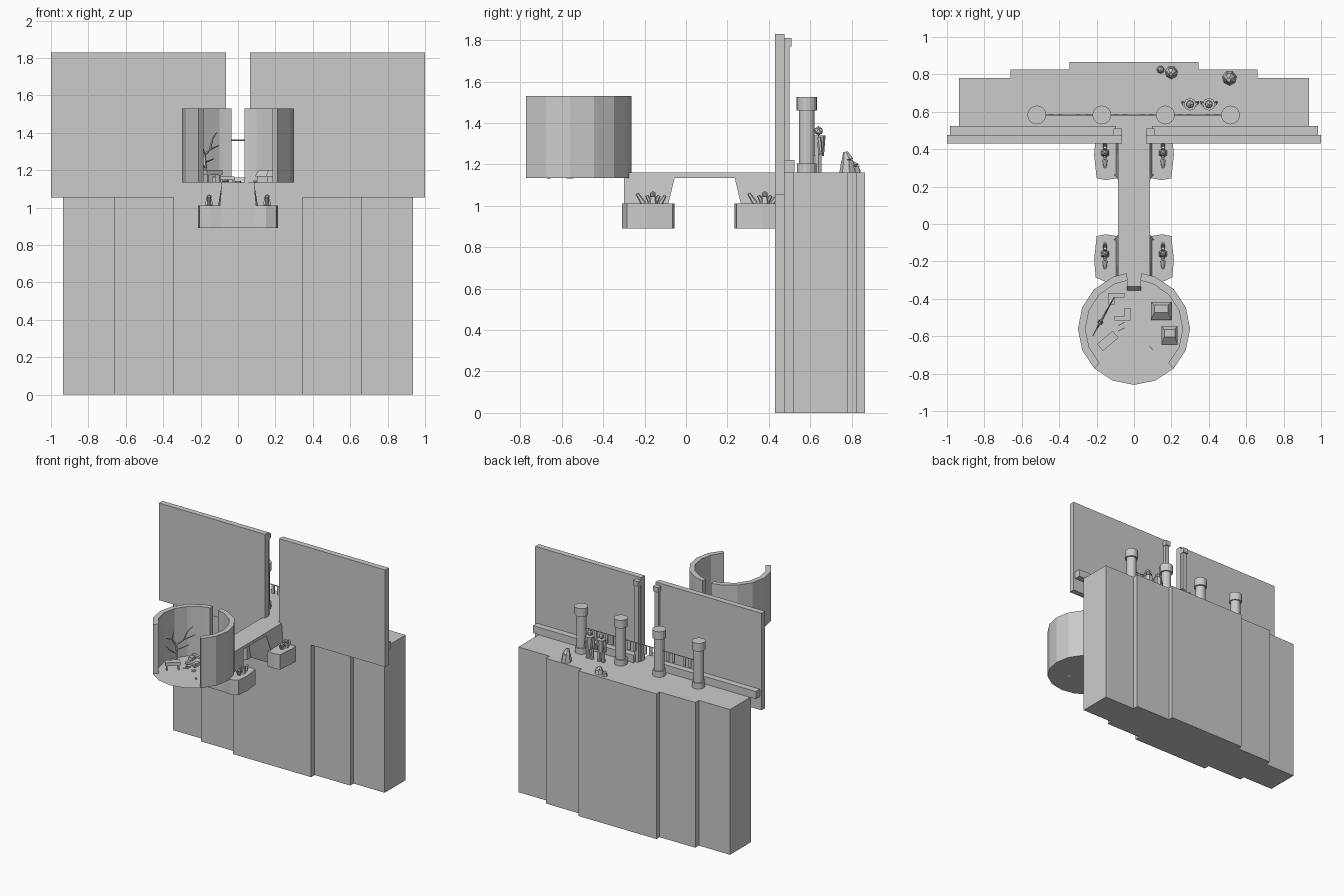
import bpy, bmesh, math, random
from mathutils import Vector, Matrix

if "Cube" in bpy.data.objects:
    bpy.data.objects.remove(bpy.data.objects["Cube"])

random.seed(4)


def finish(name, bm):
    bmesh.ops.recalc_face_normals(bm, faces=bm.faces)
    me = bpy.data.meshes.new(name)
    bm.to_mesh(me)
    bm.free()
    ob = bpy.data.objects.new(name, me)
    bpy.context.collection.objects.link(ob)
    return ob


def add_prism(bm, pts, vec):
    """Extrude a closed 3D outline along vec."""
    face = bm.faces.new([bm.verts.new(p) for p in pts])
    ext = bmesh.ops.extrude_face_region(bm, geom=[face])
    bmesh.ops.translate(bm, vec=vec, verts=[g for g in ext['geom'] if isinstance(g, bmesh.types.BMVert)])


def prism(name, pts, z0, z1):
    bm = bmesh.new()
    add_prism(bm, [(x, y, z0) for x, y in pts], (0, 0, z1 - z0))
    return finish(name, bm)


def add_box(bm, x0, x1, y0, y1, z0, z1):
    add_prism(bm, [(x0, y0, z0), (x1, y0, z0), (x1, y1, z0), (x0, y1, z0)], (0, 0, z1 - z0))


def box(name, *b):
    bm = bmesh.new()
    add_box(bm, *b)
    return finish(name, bm)


def add_rod(bm, a, b, r0, r1, n=6):
    a, b = Vector(a), Vector(b)
    d = b - a
    m = Matrix.Translation((a + b) / 2) @ d.to_track_quat('Z', 'Y').to_matrix().to_4x4()
    bmesh.ops.create_cone(bm, cap_ends=True, segments=n, radius1=r0, radius2=r1, depth=d.length, matrix=m)


def add_ball(bm, c, r, sz=1.0):
    bmesh.ops.create_icosphere(bm, subdivisions=1, radius=r,
                               matrix=Matrix.Translation(c) @ Matrix.Diagonal((1, 1, sz, 1)))


# stepped cliff
half = [(0.345, 0.43), (0.345, 0.475), (0.66, 0.475), (0.66, 0.517), (0.935, 0.517),
        (0.935, 0.78), (0.66, 0.78), (0.66, 0.825), (0.345, 0.825), (0.345, 0.865)]
prism("cliff", half + [(-x, y) for x, y in reversed(half)], 0, 1.16)

# tall gate walls with back ledge and gate post
for s, side in ((-1, "left"), (1, "right")):
    def span(a, b):
        return sorted((s * a, s * b))
    box(side + "_wall", *span(0.063, 1.0), 0.43, 0.475, 1.055, 1.83)
    box(side + "_ledge", *span(0.095, 0.985), 0.475, 0.525, 1.16, 1.22)
    box(side + "_gate_post", *span(0.07, 0.105), 0.475, 0.5, 1.16, 1.77)
    box(side + "_post_cap", *span(0.065, 0.11), 0.475, 0.51, 1.77, 1.81)

# arched bridge, wider at the feet
prof = [(-0.3, 1.16), (0.475, 1.16), (0.475, 0.89), (0.295, 0.89), (0.265, 1.01), (0.235, 1.135),
        (-0.055, 1.135), (-0.085, 1.01), (-0.115, 0.89), (-0.3, 0.89)]
bm = bmesh.new()
add_prism(bm, [(-0.085, y, z) for y, z in prof], (0.17, 0, 0))
for v in bm.verts:
    if v.co.z < 1.1:
        v.co.x *= 1.25
finish("bridge", bm)
bm = bmesh.new()
add_prism(bm, [(-0.038, -0.29, 1.135), (-0.038, -0.29, 1.16), (-0.038, -0.335, 1.16), (-0.038, -0.355, 1.135)],
          (0.076, 0, 0))
finish("bridge_ramp", bm)

# pier blocks and small kneeling statues
ped = [(0.09, -0.065), (0.15, -0.055), (0.2, -0.065), (0.213, -0.19), (0.205, -0.285), (0.15, -0.31), (0.09, -0.3)]
for s in (-1, 1):
    for far in (0, 1):
        pts = [(s * x, 0.18 - y if far else y) for x, y in ped]
        tag = ("left" if s < 0 else "right") + ("_far" if far else "_near")
        prism(tag + "_pier", pts, 0.89, 1.01)
        bm = bmesh.new()
        x, y = s * 0.155, -0.16 + 0.54 * far
        add_rod(bm, (x, y - 0.045, 1.01), (x, y - 0.077, 1.06), 0.014, 0.008)
        add_rod(bm, (x, y, 1.005), (x, y, 1.045), 0.026, 0.017)
        add_ball(bm, (x, y, 1.055), 0.016)
        for t in (-1, 1):
            add_rod(bm, (x, y + t * 0.015, 1.02), (x, y + t * 0.03, 1.05), 0.011, 0.008)
        add_rod(bm, (x, y + 0.035, 1.01), (x, y + 0.06, 1.05), 0.013, 0.007)
        finish(tag + "_statue", bm)

# round terrace floor
CY, R0, R1, Z0, Z1 = -0.56, 0.26, 0.3, 1.135, 1.53
bm = bmesh.new()
bmesh.ops.create_circle(bm, cap_ends=True, segments=16, radius=R1, matrix=Matrix.Translation((0, CY, Z0)))
finish("terrace_floor", bm)

# curved terrace walls, open to the front and to the bridge
angs = [-45, -22.5, 0, 22.5, 45, 67.5, 82.5]
for s, side in ((-1, "left"), (1, "right")):
    def arc(r):
        return [(s * r * math.cos(math.radians(a)), CY + r * math.sin(math.radians(a))) for a in angs]
    prism(side + "_terrace_wall", arc(R1) + arc(R0)[::-1], Z0, Z1)

# terrace furniture: hipped stalls
for i, (cx, cy, w, d) in enumerate(((0.145, -0.465, 0.055, 0.048), (0.19, -0.595, 0.043, 0.05))):
    bm = bmesh.new()
    add_box(bm, cx - w * .8, cx + w * .8, cy - d * .8, cy + d * .8, Z0, 1.17)
    add_box(bm, cx - w, cx + w, cy - d, cy + d, 1.165, 1.2)
    for v in bm.verts:
        if v.co.z > 1.19:
            v.co.x = cx + (v.co.x - cx) * 0.65
            v.co.y = cy + 0.012 + (v.co.y - cy) * 0.4
    finish("stall_%d" % i, bm)

# L-shaped benches, table, log seat, hearth
bm = bmesh.new()
for bx, by, t in ((-0.05, -0.38, -1), (-0.02, -0.505, 0)):
    add_box(bm, bx - 0.085, bx, by - 0.012, by + 0.012, 1.15, 1.165)
    for lx in (bx - 0.08, bx - 0.01):
        add_box(bm, lx, lx + 0.008, by - 0.01, by + 0.01, Z0, 1.15)
    x0 = bx - 0.085 if t else bx - 0.03
    add_box(bm, x0, x0 + 0.03, by - 0.05 * (t < 0), by + 0.055 * (t == 0), Z0, 1.16)
finish("benches", bm)
bm = bmesh.new()
add_box(bm, -0.055, 0.055, -0.024, 0.024, 1.175, 1.2)
for lx in (-0.048, 0.038):
    add_box(bm, lx, lx + 0.01, -0.02, 0.02, Z0, 1.175)
bmesh.ops.transform(bm, matrix=Matrix.Translation((-0.14, -0.625, 0)) @ Matrix.Rotation(math.radians(40), 4, 'Z'),
                    verts=bm.verts)
finish("table", bm)
bm = bmesh.new()
add_rod(bm, (0, CY, Z0 - 0.004), (0, CY, Z0 + 0.008), 0.017, 0.017, 10)
for dy in (0, 0.03):
    add_rod(bm, (-0.085, CY - 0.012 + dy, 1.14), (-0.05, CY + 0.005 + dy, 1.14), 0.004, 0.004)
add_rod(bm, (0.085, -0.655, 1.138), (0.1, -0.67, 1.138), 0.006, 0.006)
finish("hearth", bm)

# bare tree: u runs along the planar crown
def tree_pt(u, z):
    return (-0.18 + u * 0.5, -0.525 + u * 0.9, z)
bm = bmesh.new()
limbs = [(0, 1.135, 0.005, 1.21, .015), (0.005, 1.21, 0.0, 1.28, .012), (0.0, 1.28, -0.03, 1.33, .008),
         (-0.03, 1.33, -0.02, 1.39, .005), (-0.03, 1.33, -0.075, 1.35, .005), (0.0, 1.28, 0.06, 1.31, .008),
         (0.06, 1.31, 0.09, 1.37, .006), (0.09, 1.37, 0.13, 1.4, .004), (0.06, 1.31, 0.15, 1.33, .005),
         (0.005, 1.21, -0.05, 1.25, .007), (-0.05, 1.25, -0.08, 1.29, .004), (0.003, 1.24, 0.1, 1.26, .005)]
for u0, z0, u1, z1, r in limbs:
    add_rod(bm, tree_pt(u0, z0), tree_pt(u1, z1), r, r * 0.65)
finish("tree", bm)

# four round pillars on the cliff, joined by a rope with paper strips
px = [-0.52, -0.172, 0.168, 0.516]
for i, x in enumerate(px):
    bm = bmesh.new()
    for z0, z1, r in ((1.16, 1.205, 0.048), (1.205, 1.46, 0.038), (1.46, 1.525, 0.05)):
        add_rod(bm, (x, 0.583, z0), (x, 0.583, z1), r, r, 16)
    ob = finish("pillar_%d" % i, bm)
bm = bmesh.new()
for a, b in zip(px, px[1:]):
    add_rod(bm, (a, 0.583, 1.36), (b, 0.583, 1.36), 0.004, 0.004)
    for k in (0.22, 0.36, 0.64, 0.78):
        x = a + (b - a) * k
        add_box(bm, x - 0.012, x + 0.012, 0.579, 0.587, 1.29, 1.36)
finish("rope", bm)

# two standing guardian statues
for i, x in enumerate((0.3, 0.4)):
    bm = bmesh.new()
    for t in (-1, 1):
        add_rod(bm, (x + t * 0.018, 0.64, 1.16), (x + t * 0.014, 0.64, 1.26), 0.015, 0.018)
        add_rod(bm, (x + t * 0.03, 0.64, 1.33), (x + t * 0.04, 0.65, 1.25), 0.012, 0.009)
    add_rod(bm, (x, 0.64, 1.24), (x, 0.64, 1.34), 0.026, 0.034, 8)
    add_ball(bm, (x, 0.64, 1.362), 0.023)
    finish("guardian_%d" % i, bm)

# pointed rocks
for i, (x, y, r, h) in enumerate(((0.2, 0.81, 0.036, 0.05), (0.142, 0.825, 0.022, 0.035), (0.51, 0.78, 0.04, 0.1))):
    bm = bmesh.new()
    add_rod(bm, (x, y, 1.155), (x, y, 1.16 + h * .6), r, r * 0.75, 7)
    add_rod(bm, (x, y, 1.16 + h * .6), (x - 0.004, y - 0.01, 1.16 + h), r * 0.75, r * 0.3, 7)
    finish("rock_%d" % i, bm)
